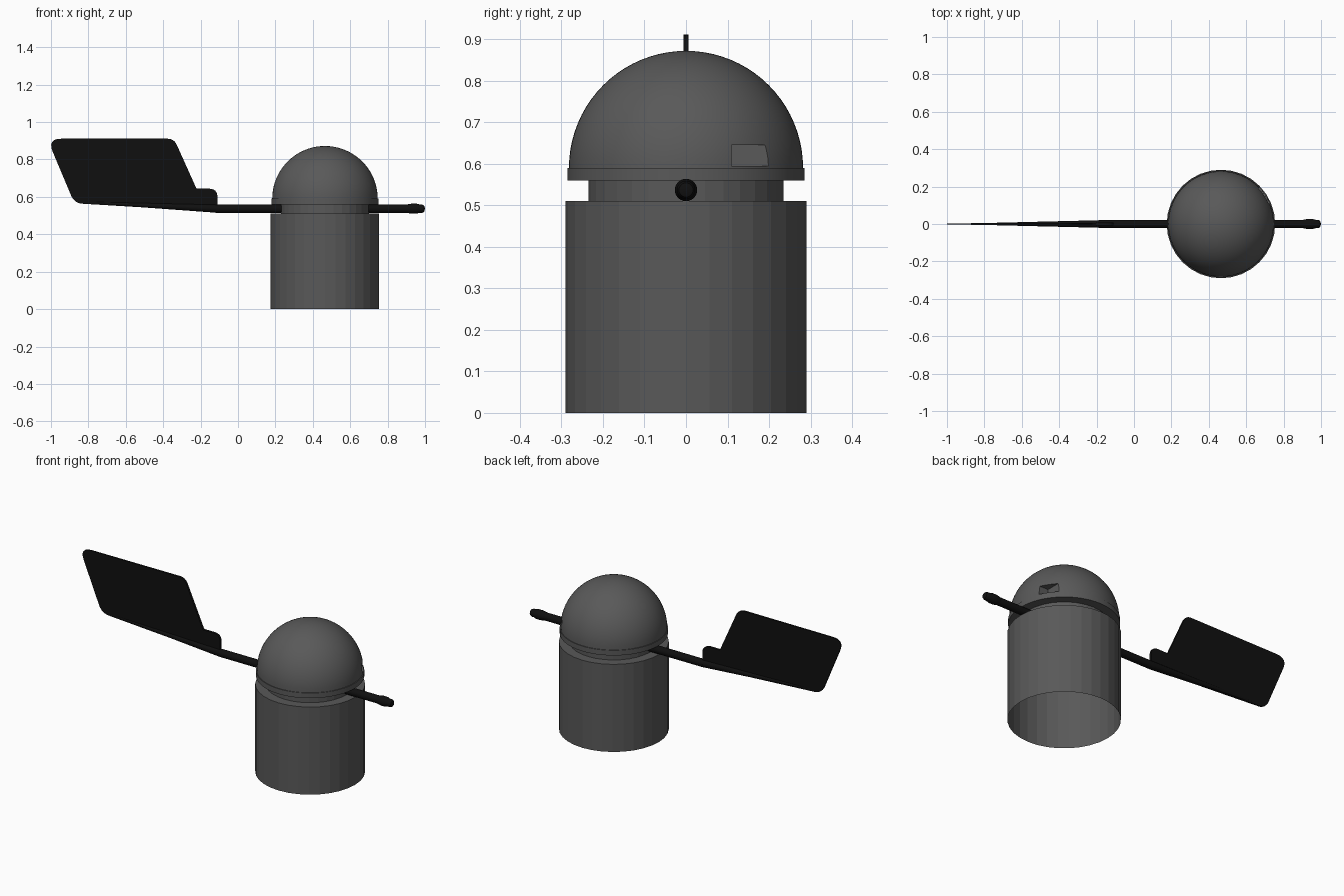
import bpy, bmesh
from math import sin, cos, pi, radians
from mathutils import Vector, Matrix

if "Cube" in bpy.data.objects:
    bpy.data.objects.remove(bpy.data.objects["Cube"])

CX, ROD_Z = 0.465, 0.537


def material(name, v):
    m = bpy.data.materials.new(name)
    m.diffuse_color = (v, v, v, 1)
    m.use_nodes = True
    m.node_tree.nodes["Principled BSDF"].inputs["Base Color"].default_value = m.diffuse_color
    return m


GREY = material("dark_grey", 0.1)
BLACK = material("black", 0.005)


def finish(name, bm, mat, smooth=None):
    bmesh.ops.remove_doubles(bm, verts=bm.verts, dist=1e-5)
    bmesh.ops.recalc_face_normals(bm, faces=bm.faces)
    me = bpy.data.meshes.new(name)
    bm.to_mesh(me)
    bm.free()
    me.materials.append(mat)
    ob = bpy.data.objects.new(name, me)
    bpy.context.collection.objects.link(ob)
    if smooth:
        bpy.ops.object.select_all(action='DESELECT')
        ob.select_set(True)
        bpy.context.view_layer.objects.active = ob
        bpy.ops.object.shade_smooth_by_angle(angle=radians(smooth))
    return ob


def lathe(name, profile, sides, mat, matrix, smooth=None):
    """Revolve (radius, height) points about z, then place with matrix."""
    bm = bmesh.new()
    vs = [bm.verts.new((r, 0, h)) for r, h in profile]
    es = [bm.edges.new(p) for p in zip(vs, vs[1:])]
    bmesh.ops.spin(bm, geom=vs + es, cent=(0, 0, 0), axis=(0, 0, 1),
                   angle=2 * pi, steps=sides, use_merge=True)
    bm.transform(matrix)
    return finish(name, bm, mat, smooth)


def rounded(corners, n=6):
    """Round each (x, z, cut) corner with a quadratic curve."""
    out = []
    for i, (x, z, cut) in enumerate(corners):
        p = Vector((x, z))
        a = p + (Vector(corners[i - 1][:2]) - p).normalized() * cut
        b = p + (Vector(corners[(i + 1) % len(corners)][:2]) - p).normalized() * cut
        for k in range(n + 1):
            t = k / n
            out.append(a * (1 - t) ** 2 + p * 2 * t * (1 - t) + b * t * t)
    return out


upright = Matrix.Translation((CX, 0, 0))

# Housing: open-bottomed faceted drum and the narrower neck
lathe("housing", [(0.29, 0), (0.29, 0.51), (0, 0.51)], 32, GREY, upright)
lathe("neck", [(0.235, 0.51), (0.235, 0.56)], 32, GREY, upright)

# Dome with a short skirt and flat underside
arc = [(0.282 * cos(i * pi / 40), 0.59 + 0.282 * sin(i * pi / 40)) for i in range(20)]
dome = lathe("dome", [(0, 0.56), (0.286, 0.56), (0.286, 0.59)] + arc + [(0, 0.872)],
             64, GREY, upright, 30)

# Small flat-bottomed recess cut in the dome
bm = bmesh.new()
bmesh.ops.create_cube(bm, size=1, matrix=Matrix.Translation((CX + 0.3, 0.16, 0.62))
                      @ Matrix.Diagonal((0.2, 0.1, 0.05, 1)))
cutter = finish("recess_cutter", bm, GREY)
cutter.hide_render = True
cutter.hide_viewport = True
cut = dome.modifiers.new("recess", 'BOOLEAN')
cut.operation, cut.object, cut.solver = 'DIFFERENCE', cutter, 'EXACT'

# Rod through the neck, with a rounded bulb on its nose
along = Matrix.Translation((0, 0, ROD_Z)) @ Matrix.Rotation(pi / 2, 4, 'Y')
lathe("rod", [(0, -0.12), (0.022, -0.12), (0.022, 0.93), (0, 0.93)], 24, BLACK, along, 30)
lathe("nose_bulb", [(0, 0.895), (0.018, 0.895), (0.024, 0.91), (0.027, 0.93),
                    (0.027, 0.955), (0.022, 0.972), (0.022, 0.985), (0.017, 0.995),
                    (0, 1.0)], 24, BLACK, along, 40)

# Tail spine tapering backwards along the lower edge of the vane
start, end = Vector((-0.11, 0, ROD_Z)), Vector((-0.8, 0, 0.57))
d = end - start
taper = Matrix.Translation(start) @ d.to_track_quat('Z', 'Y').to_matrix().to_4x4()
lathe("tail_spine", [(0, 0), (0.022, 0), (0.005, d.length), (0, d.length)],
      24, BLACK, taper, 30)

# Thin tail vane with rounded corners, slightly tapered towards the rear
outline = rounded([(-0.11, 0.52, 0.01), (-0.11, 0.644, 0.045), (-0.222, 0.644, 0.005),
                   (-0.342, 0.911, 0.035), (-1.02, 0.911, 0.075), (-0.875, 0.566, 0.045)])
bm = bmesh.new()
rings = []
for s in (-1, 1):
    rings.append([bm.verts.new((p.x, s * (0.0075 + 0.004 * p.x), p.y)) for p in outline])
    bm.faces.new(rings[-1])
n = len(outline)
for i in range(n):
    j = (i + 1) % n
    bm.faces.new((rings[0][i], rings[0][j], rings[1][j], rings[1][i]))
finish("tail_vane", bm, BLACK, 30)
